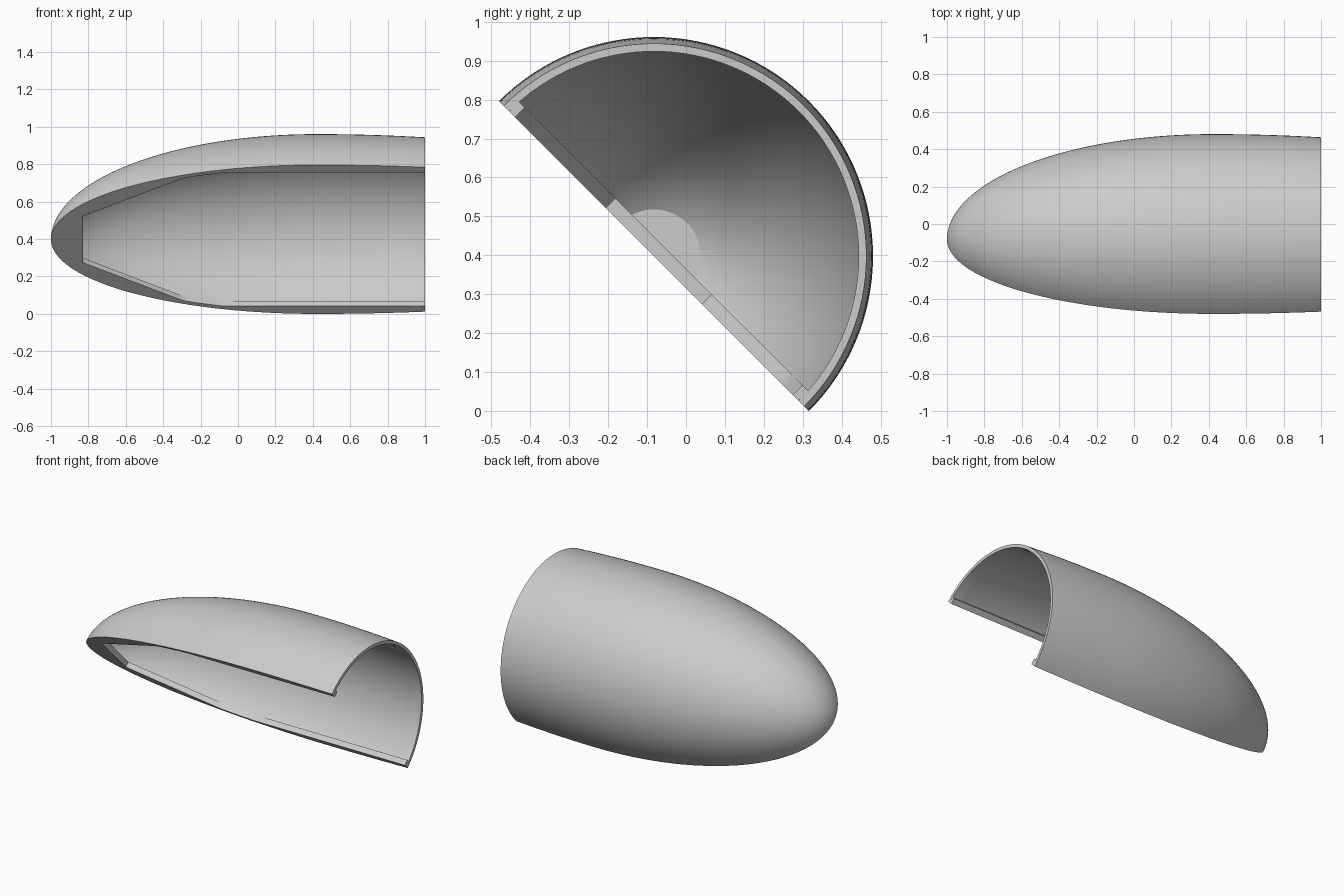
import bpy, bmesh
from math import sin, cos, pi, sqrt, asin
from mathutils import Vector

cube = bpy.data.objects.get("Cube")
if cube:
    bpy.data.objects.remove(cube, do_unlink=True)

# Main dimensions
R_OUT, R_IN = 0.563, 0.541      # widest outer and inner radius
WIDEST = 0.42                   # x of the widest section
NOSE_OUT, NOSE_IN = 1.42, 1.40  # nose lengths
CAP_R = 0.12                    # flat end of the cavity in the nose
LIP_X, LIP_R = 0.94, 0.526      # lip at the open end
FLANGE_H = 0.035
SEGMENTS, STEPS = 64, 40
CENTRE = Vector((0, -0.0825, 0.398))
ACROSS = Vector((0, -1, 1)).normalized()   # along the cut plane
OUTWARD = Vector((0, 1, 1)).normalized()   # away from the cut plane

grey = bpy.data.materials.new("light grey")
grey.use_nodes = True
grey.diffuse_color = (0.6, 0.6, 0.6, 1)
grey.node_tree.nodes["Principled BSDF"].inputs["Base Color"].default_value = (0.6, 0.6, 0.6, 1)


def place(x, v, n):
    return Vector((x, 0, 0)) + CENTRE + ACROSS * v + OUTWARD * n


def radius(x, r, nose):
    """Ellipse ahead of the widest section, gentle taper behind it."""
    if x < WIDEST:
        return r * sqrt(max(0, 1 - ((x - WIDEST) / nose) ** 2))
    return r - 0.017 * ((x - WIDEST) / (1 - WIDEST)) ** 2


def curve(r, nose, start, end_x):
    """Profile points from the nose angle start to end_x."""
    pts = []
    for i in range(STEPS):
        t = start + (pi / 2 - start) * i / STEPS
        pts.append((WIDEST - nose * cos(t), r * sin(t)))
    for i in range(13):
        x = WIDEST + (end_x - WIDEST) * i / 12
        pts.append((x, radius(x, r, nose)))
    return pts


def finish(name, bm):
    bmesh.ops.remove_doubles(bm, verts=bm.verts, dist=0.00001)
    bmesh.ops.recalc_face_normals(bm, faces=bm.faces)
    mesh = bpy.data.meshes.new(name)
    bm.to_mesh(mesh)
    bm.free()
    mesh.materials.append(grey)
    obj = bpy.data.objects.new(name, mesh)
    bpy.context.collection.objects.link(obj)
    bpy.ops.object.select_all(action='DESELECT')
    obj.select_set(True)
    bpy.context.view_layer.objects.active = obj
    bpy.ops.object.shade_smooth_by_angle(angle=pi / 6)
    return obj


def skin(bm, rings, closed=True):
    """Join neighbouring rings with quads and cap both ends."""
    count = len(rings[0])
    for a, b in zip(rings, rings[1:]):
        for i in range(count):
            j = (i + 1) % count
            bm.faces.new((a[i], a[j], b[j], b[i]))
    bm.faces.new(rings[0])
    bm.faces.new(rings[-1])


# Half shell: closed wall profile swept through half a turn
start = asin(CAP_R / R_IN)
inner = curve(R_IN, NOSE_IN, start, LIP_X)
cap_x = inner[0][0]
profile = curve(R_OUT, NOSE_OUT, 0, 1) + [(1, LIP_R), (LIP_X, LIP_R)]
profile += inner[::-1] + [(cap_x, 0)]
bm = bmesh.new()
rings = []
for k in range(SEGMENTS + 1):
    a = pi * k / SEGMENTS
    rings.append([bm.verts.new(place(x, r * cos(a), r * sin(a))) for x, r in profile])
# Axis points repeat in every ring, so their quads collapse when merged
skin(bm, rings)
bmesh.ops.dissolve_degenerate(bm, dist=0.00001, edges=bm.edges)
finish("half_shell", bm)

# Flange along the cut plane, with a tapered opening
OPEN_X, OPEN_V, TAPER_X, SIDE_V = -0.83, 0.175, -0.28, 0.505


def opening(x):
    f = min(1, (x - OPEN_X) / (TAPER_X - OPEN_X))
    return OPEN_V + f * (0.47 - OPEN_V) if f < 1 else SIDE_V


def cavity(x):
    return LIP_R if x > LIP_X else radius(x, R_IN, NOSE_IN)


def section(bm, x, v_in, side):
    r = cavity(x)
    top = sqrt(r * r - FLANGE_H ** 2)
    v_in = min(v_in, top - 0.001)
    corners = ((v_in, 0), (r, 0), (top, FLANGE_H), (v_in, FLANGE_H))
    return [bm.verts.new(place(x, side * v, n)) for v, n in corners]


for side, label in ((1, "upper"), (-1, "lower")):
    bm = bmesh.new()
    rail = [OPEN_X + (1 - OPEN_X) * i / 60 for i in range(61)]
    skin(bm, [section(bm, x, opening(x), side) for x in rail])
    finish(label + "_flange", bm)

# Solid web closing the flange at the nose
bm = bmesh.new()
rings = []
for i in range(13):
    x = cap_x + (OPEN_X - cap_x) * i / 12
    r = cavity(x)
    top = sqrt(r * r - FLANGE_H ** 2)
    corners = ((-r, 0), (r, 0), (top, FLANGE_H), (-top, FLANGE_H))
    rings.append([bm.verts.new(place(x, v, n)) for v, n in corners])
skin(bm, rings)
finish("nose_web", bm)
